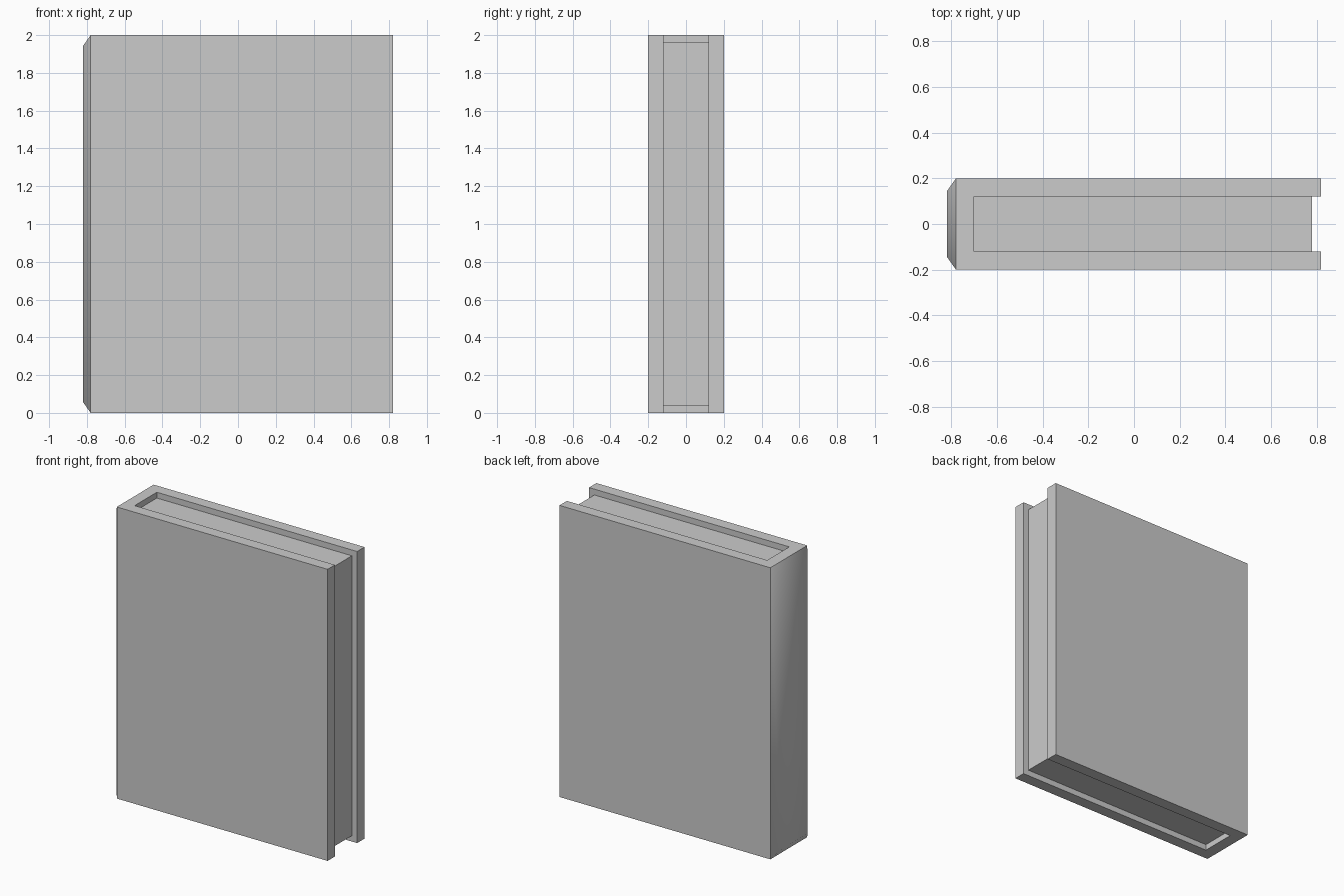
import bpy
import bmesh

cube = bpy.data.objects.get("Cube")
if cube:
    bpy.data.objects.remove(cube, do_unlink=True)

HEIGHT = 2.0
HALF = 0.2          # half thickness of the book
INNER = 0.12        # half thickness of the page block
SPINE, FORE = -0.78, 0.82

grey = bpy.data.materials.new("plain grey")
grey.use_nodes = True
colour = (0.6, 0.6, 0.6, 1)
grey.diffuse_color = colour
grey.node_tree.nodes["Principled BSDF"].inputs["Base Color"].default_value = colour


def add_object(name, bm):
    bmesh.ops.recalc_face_normals(bm, faces=bm.faces)
    mesh = bpy.data.meshes.new(name)
    bm.to_mesh(mesh)
    bm.free()
    mesh.materials.append(grey)
    obj = bpy.data.objects.new(name, mesh)
    bpy.context.collection.objects.link(obj)
    return obj


def extrude_profile(points, bottom, top):
    bm = bmesh.new()
    face = bm.faces.new([bm.verts.new((x, y, bottom)) for x, y in points])
    result = bmesh.ops.extrude_face_region(bm, geom=[face], use_keep_orig=True)
    verts = [v for v in result["geom"] if isinstance(v, bmesh.types.BMVert)]
    bmesh.ops.translate(bm, verts=verts, vec=(0, 0, top - bottom))
    bmesh.ops.recalc_face_normals(bm, faces=bm.faces)
    return bm


# Cover: two boards joined by the spine
side = [(SPINE, HALF), (FORE, HALF), (FORE, INNER), (-0.7, INNER)]
bm = extrude_profile(side + [(x, -y) for x, y in reversed(side)], 0, HEIGHT)

# Raised spine panel with sloping borders
spine = min(bm.faces, key=lambda f: f.calc_center_median().x)
bmesh.ops.inset_individual(bm, faces=[spine], thickness=0.08, depth=0)
for v in spine.verts:
    v.co.x = -0.82
spine_faces = {spine} | {f for e in spine.edges for f in e.link_faces}
for f in spine_faces:
    f.smooth = True
for e in bm.edges:
    e.smooth = all(f in spine_faces for f in e.link_faces)
add_object("cover", bm)

# Page block, recessed on three sides
pages = [(-0.7, -INNER), (0.78, -INNER), (0.78, INNER), (-0.7, INNER)]
add_object("pages", extrude_profile(pages, 0.04, HEIGHT - 0.04))
